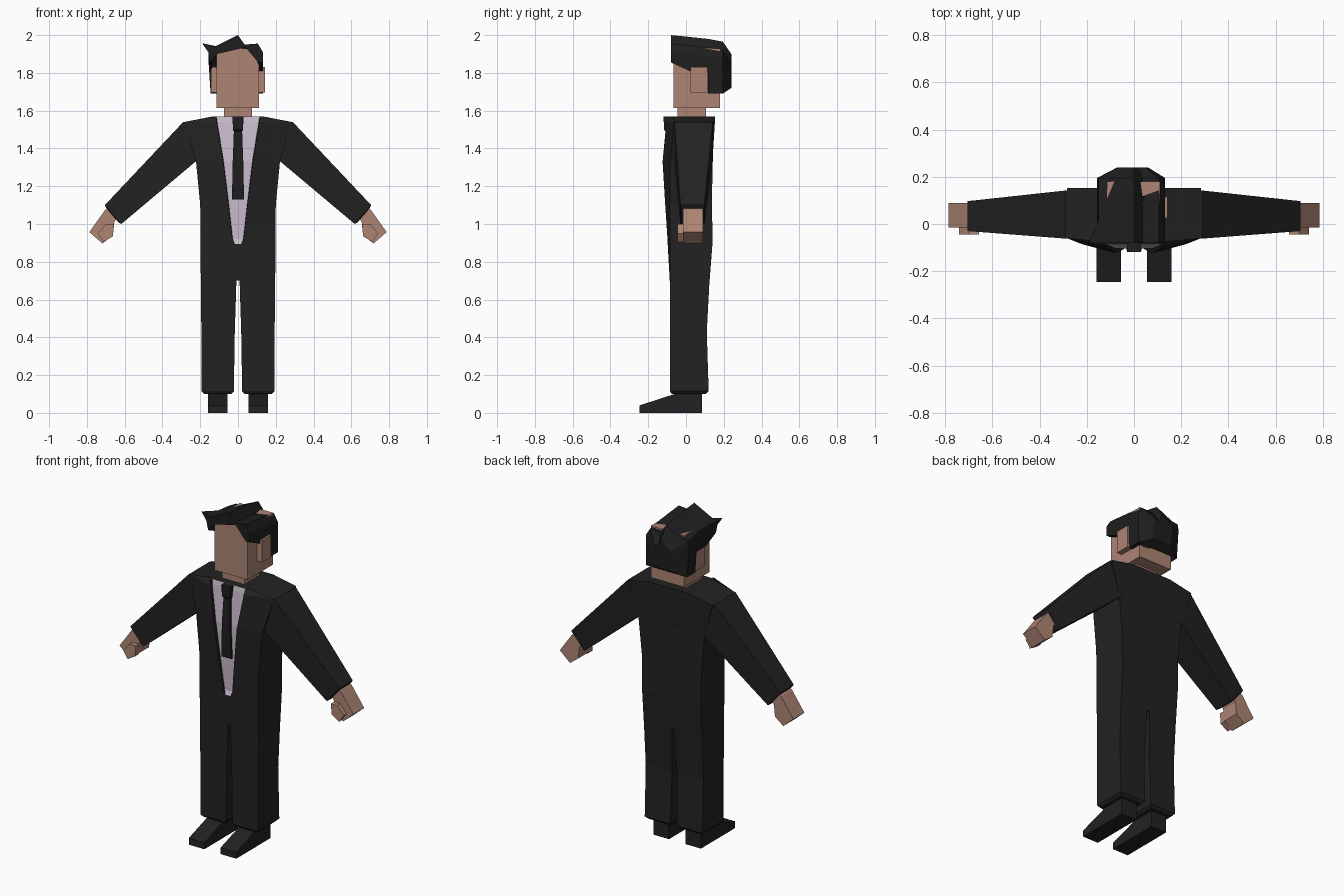
import bpy, bmesh

if "Cube" in bpy.data.objects:
    bpy.data.objects.remove(bpy.data.objects["Cube"])


def material(name, color):
    m = bpy.data.materials.new(name)
    m.diffuse_color = (*color, 1)
    m.use_nodes = True
    m.node_tree.nodes["Principled BSDF"].inputs["Base Color"].default_value = m.diffuse_color
    return m


SUIT = material("charcoal suit", (0.016, 0.016, 0.016))
HAIR = material("black hair", (0.013, 0.013, 0.014))
TIE = material("black tie", (0.013, 0.013, 0.014))
SKIN = material("skin", (0.42, 0.235, 0.175))
SHIRT = material("pale lilac shirt", (0.60, 0.51, 0.62))


def loft(name, rings, mats, mirror=False, rule=None):
    """Skin a closed surface through rings of equal point count."""
    bm = bmesh.new()
    vr = [[bm.verts.new(p) for p in ring] for ring in rings]
    n = len(vr[0])
    for a, b in zip(vr, vr[1:]):
        for i in range(n):
            j = (i + 1) % n
            f = bm.faces.new((a[i], a[j], b[j], b[i]))
            if rule:
                f.material_index = rule(i, f.calc_center_median())
    bm.faces.new(vr[0])
    bm.faces.new(vr[-1][::-1])
    bmesh.ops.recalc_face_normals(bm, faces=bm.faces)
    me = bpy.data.meshes.new(name)
    bm.to_mesh(me)
    bm.free()
    for m in mats:
        me.materials.append(m)
    ob = bpy.data.objects.new(name, me)
    bpy.context.collection.objects.link(ob)
    if mirror:
        ob.modifiers.new("mirror", 'MIRROR')
    return ob


def rect(z, x0, x1, y0, y1):
    return [(x0, y0, z), (x1, y0, z), (x1, y1, z), (x0, y1, z)]


def box(name, x0, x1, y0, y1, z0, z1, mat, mirror=False):
    return loft(name, [rect(z0, x0, x1, y0, y1), rect(z1, x0, x1, y0, y1)], [mat], mirror)


def prism_y(name, pts, y0, y1, mat, mirror=False):
    return loft(name, [[(x, y, z) for x, z in pts] for y in (y0, y1)], [mat], mirror)


# Jacket: height, half width, back y, side-front y, lapel half gap, lapel y, shirt y
levels = [
    (0.70, 0.197, 0.125, -0.085, 0.012, -0.086, -0.086),
    (0.895, 0.198, 0.140, -0.086, 0.020, -0.097, -0.097),
    (0.92, 0.198, 0.140, -0.086, 0.030, -0.098, -0.088),
    (1.10, 0.200, 0.138, -0.086, 0.050, -0.110, -0.097),
    (1.33, 0.222, 0.140, -0.085, 0.078, -0.124, -0.104),
    (1.54, 0.285, 0.153, -0.060, 0.112, -0.104, -0.090),
    (1.57, 0.130, 0.153, -0.075, 0.116, -0.098, -0.085),
]
rings = []
for z, w, yb, ys, l, yf, yi in levels:
    right = [(l - 0.002, yi, z), (l, yf, z), (w, ys, z), (w, yb, z)]
    rings.append(right + [(-x, y, z) for x, y, z in reversed(right)])
# the recessed strip between the lapels is the shirt
loft("jacket_and_shirt", rings, [SUIT, SHIRT],
     rule=lambda i, c: 1 if i == 7 and c.z > 0.9 else 0)

# Tie, narrow under the knot
loft("tie", [rect(z, -w, w, y, -0.08) for z, w, y in
             ((1.13, 0.032, -0.112), (1.33, 0.028, -0.116), (1.49, 0.022, -0.108),
              (1.50, 0.026, -0.116), (1.568, 0.030, -0.119))], [TIE])

# Trouser legs with a turned-in hem
loft("trouser_leg", [rect(0.10, 0.035, 0.18, -0.075, 0.105), rect(0.115, 0.022, 0.194, -0.085, 0.12),
                     rect(0.43, 0.017, 0.194, -0.085, 0.11), rect(0.71, 0.008, 0.197, -0.085, 0.125)],
     [SUIT], mirror=True)

# Shoes
shoe = [(-0.245, 0), (-0.245, 0.04), (-0.06, 0.10), (-0.06, 0.13), (0.085, 0.13), (0.085, 0)]
loft("shoe", [[(x, y, z) for y, z in shoe] for x in (0.055, 0.16)], [SUIT], mirror=True)


# Sleeves: upper and lower edge points, front and back
def sleeve_ring(xt, zt, xb, zb, y0, y1):
    return [(xt, y0, zt), (xt, y1, zt), (xb, y1, zb), (xb, y0, zb)]


loft("sleeve", [sleeve_ring(0.20, 1.545, 0.15, 1.36, -0.06, 0.14),
                sleeve_ring(0.29, 1.54, 0.225, 1.33, -0.062, 0.142),
                sleeve_ring(0.705, 1.10, 0.618, 1.00, -0.03, 0.097),
                sleeve_ring(0.697, 1.085, 0.632, 1.008, -0.02, 0.088)], [SUIT], mirror=True)

# Hands
prism_y("hand", [(0.63, 1.05), (0.67, 1.10), (0.703, 1.075), (0.787, 0.957), (0.718, 0.897),
                 (0.662, 0.94), (0.655, 1.01)], -0.015, 0.09, SKIN, True)
prism_y("thumb", [(0.657, 1.0), (0.70, 1.0), (0.742, 0.95), (0.712, 0.905), (0.662, 0.935)],
        -0.045, -0.01, SKIN, True)

# Head
box("neck", -0.075, 0.075, -0.045, 0.105, 1.55, 1.63, SKIN)
box("head", -0.114, 0.110, -0.065, 0.18, 1.615, 1.93, SKIN)
box("ear", 0.10, 0.143, 0.025, 0.115, 1.695, 1.83, SKIN, True)

# Hair: swept cross-section lofted front to back
top = [(-0.157, 1.91), (-0.15, 1.945), (-0.11, 1.95), (0, 2.0), (0.035, 1.95), (0.105, 1.955), (0.132, 1.91)]


def hair_ring(y, s, drop, zlow, zin=None, tip=False):
    outer = [(x * s, z - drop) for x, z in top]
    if tip:
        outer[1], outer[2] = (-0.19, 1.957), (-0.12, 1.94)
    inner = [(0.108, zlow), (0.04, zin or 1.935), (-0.112, zin or 1.90)]
    pts = [(-0.145 * s, zlow)] + outer + [(0.132 * s, zlow)] + [(x * s, z) for x, z in inner]
    return [(x, y, z) for x, z in pts]


loft("hair", [hair_ring(-0.08, 1, 0, 1.855, tip=True),
              hair_ring(0.02, 1, 0.01, 1.81),
              hair_ring(0.115, 1, 0.02, 1.81),
              hair_ring(0.117, 1, 0.02, 1.69),
              hair_ring(0.195, 1, 0.035, 1.69, 1.69),
              hair_ring(0.24, 0.45, 0.10, 1.72, 1.72)], [HAIR])
